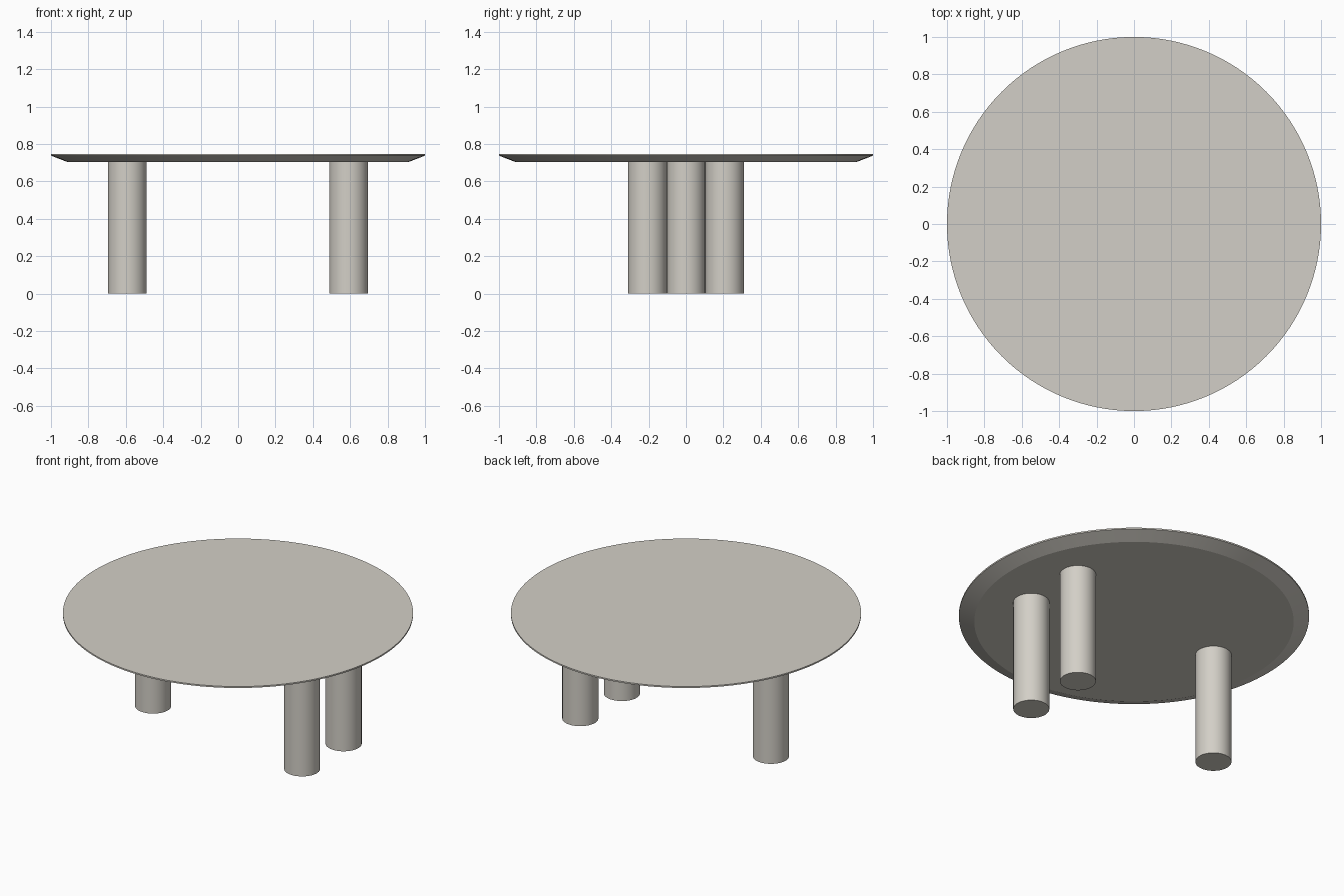
import bpy, bmesh, math

if "Cube" in bpy.data.objects:
    bpy.data.objects.remove(bpy.data.objects["Cube"])

SEGS = 128

stone = bpy.data.materials.new("warm_light_grey")
stone.diffuse_color = (0.65, 0.625, 0.57, 1.0)
stone.use_nodes = True
stone.node_tree.nodes["Principled BSDF"].inputs["Base Color"].default_value = stone.diffuse_color


def lathe(name, profile, segs, location=(0, 0, 0)):
    """Closed solid of revolution from (radius, z) rings, bottom to top."""
    bm = bmesh.new()
    rings = []
    for r, z in profile:
        rings.append([bm.verts.new((r * math.cos(2 * math.pi * i / segs),
                                    r * math.sin(2 * math.pi * i / segs), z))
                      for i in range(segs)])
    for low, high in zip(rings, rings[1:]):
        for i in range(segs):
            j = (i + 1) % segs
            bm.faces.new((low[i], low[j], high[j], high[i]))
    bm.faces.new(list(reversed(rings[0])))
    bm.faces.new(rings[-1])
    mesh = bpy.data.meshes.new(name)
    bm.to_mesh(mesh)
    bm.free()
    mesh.materials.append(stone)
    obj = bpy.data.objects.new(name, mesh)
    obj.location = location
    bpy.context.collection.objects.link(obj)
    bpy.ops.object.select_all(action='DESELECT')
    bpy.context.view_layer.objects.active = obj
    obj.select_set(True)
    bpy.ops.object.shade_smooth_by_angle(angle=math.radians(15))
    return obj


# Round top: flat underside, wide under-bevel, thin upright lip
lathe("table_top", [(0.912, 0.704), (1.0, 0.738), (1.0, 0.747)], SEGS)

# Three round legs: one on the left, a pair on the right
for name, x, y in (("left_leg", -0.592, 0.0),
                   ("right_front_leg", 0.592, -0.207),
                   ("right_back_leg", 0.592, 0.207)):
    lathe(name, [(0.103, 0.0), (0.103, 0.704)], 64, (x, y, 0))
